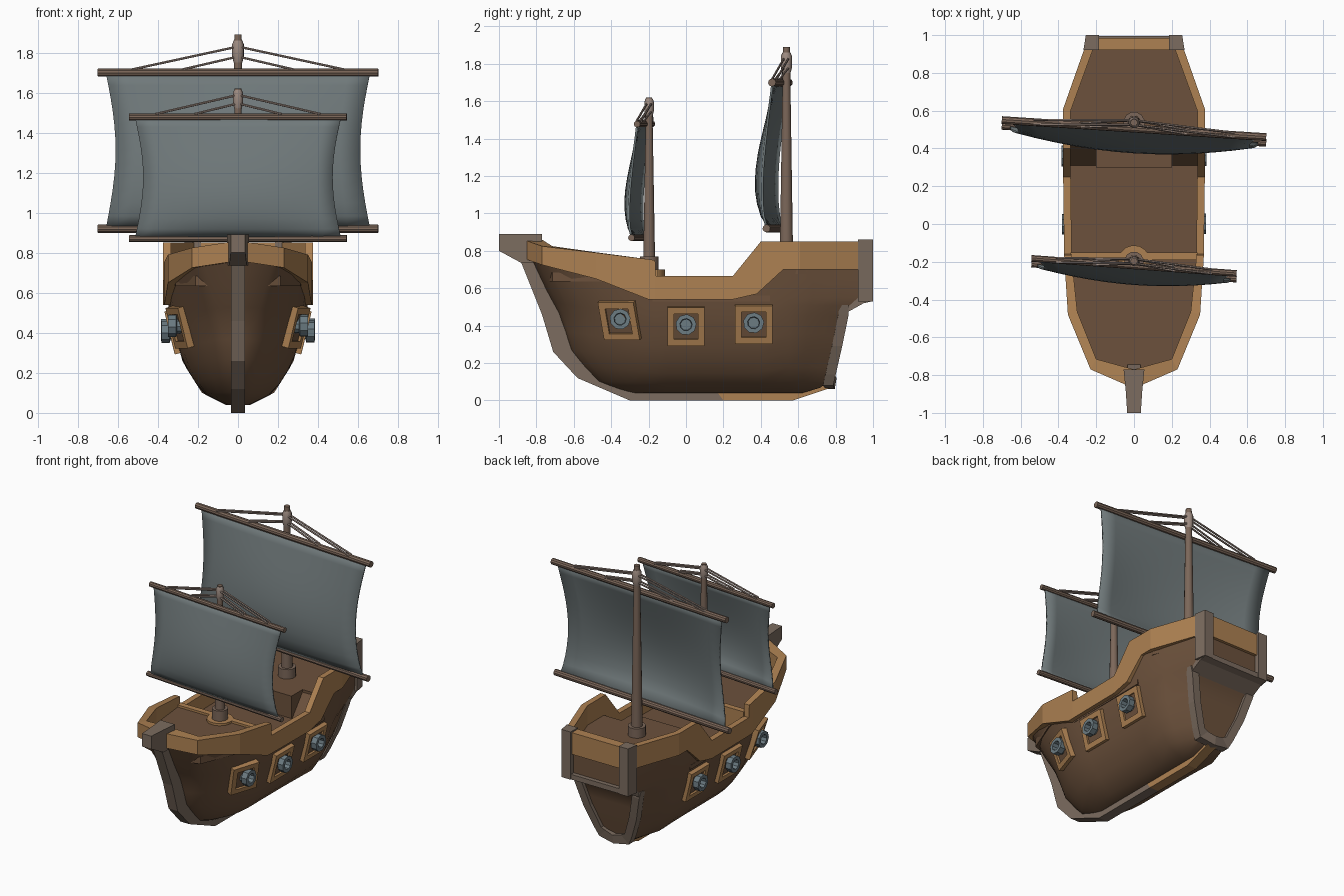
import bpy, bmesh, math
from mathutils import Vector

if "Cube" in bpy.data.objects:
    bpy.data.objects.remove(bpy.data.objects["Cube"])

def mat(name, c):
    m = bpy.data.materials.new(name)
    m.diffuse_color = (*c, 1)
    m.use_nodes = True
    m.node_tree.nodes["Principled BSDF"].inputs["Base Color"].default_value = m.diffuse_color
    return m

HULL = mat("hull_brown", (0.15, 0.083, 0.045))
TAN = mat("tan_wood", (0.42, 0.22, 0.085))
STEM = mat("grey_brown_wood", (0.20, 0.15, 0.115))
MAST = mat("mast_wood", (0.20, 0.135, 0.10))
SAIL = mat("sail_grey", (0.16, 0.19, 0.195))
IRON = mat("iron_grey", (0.15, 0.20, 0.225))
ROPE = mat("rope", (0.34, 0.26, 0.22))

def mk(name, verts, faces, m, smooth=0):
    bm = bmesh.new()
    vs = [bm.verts.new(v) for v in verts]
    for f in faces:
        bm.faces.new([vs[i] for i in f])
    bmesh.ops.remove_doubles(bm, verts=bm.verts, dist=1e-4)
    bmesh.ops.recalc_face_normals(bm, faces=bm.faces)
    me = bpy.data.meshes.new(name)
    bm.to_mesh(me)
    bm.free()
    me.materials.append(m)
    o = bpy.data.objects.new(name, me)
    bpy.context.collection.objects.link(o)
    if smooth:
        bpy.ops.object.select_all(action='DESELECT')
        o.select_set(True)
        bpy.context.view_layer.objects.active = o
        bpy.ops.object.shade_smooth_by_angle(angle=math.radians(smooth))
    return o

def loft(name, rings, m, smooth=0, caps=True):
    n = len(rings[0])
    verts = [v for r in rings for v in r]
    faces = [(i*n+j, i*n+(j+1) % n, (i+1)*n+(j+1) % n, (i+1)*n+j)
             for i in range(len(rings)-1) for j in range(n)]
    if caps:
        faces += [tuple(range(n)), tuple(range(len(verts)-n, len(verts)))]
    return mk(name, verts, faces, m, smooth)

def lathe(name, p0, axis, prof, n, m, smooth=35):
    # prof: (distance along axis, radius)
    a = Vector(axis).normalized()
    u = a.orthogonal().normalized()
    w = a.cross(u)
    rings = [[Vector(p0)+a*d+(u*math.cos(k*math.tau/n)+w*math.sin(k*math.tau/n))*r for k in range(n)]
             for d, r in prof]
    return loft(name, rings, m, smooth)

def tube(name, p0, p1, r0, r1, n, m):
    d = Vector(p1)-Vector(p0)
    return lathe(name, p0, d, [(0, r0), (d.length, r1)], n, m)

def prism(name, yz, x0, x1, m):
    return loft(name, [[(x, y, z) for y, z in yz] for x in (x0, x1)], m)

def table(z, t):
    if z <= t[0][0]:
        return t[0][1]
    for (a, p), (b, q) in zip(t, t[1:]):
        if z <= b:
            return p+(q-p)*(z-a)/(b-a)
    return t[-1][1]

# hull shape: width, bow and stern positions by height
WID = [(.04, .06), (.1, .18), (.25, .275), (.45, .33), (.6, .352), (.75, .362)]
BOW = [(.04, -.33), (.1, -.48), (.25, -.62), (.45, -.68), (.6, -.76), (.8, -.85)]
STN = [(.04, .62), (.08, .76), (.3, .81), (.47, .845), (.53, .92), (.75, .92)]
SWD = [(.04, .05), (.1, .11), (.3, .19), (.47, .235), (.53, .25), (.75, .255)]
BLU = [(.04, .6), (.25, .6), (.45, .5), (.75, .28)]
# rail: outer x,y, inner x,y, bottom, top
RAIL = [(0, -.87, 0, -.77, .76, .86), (.23, -.77, .2, -.715, .725, .825), (.35, -.48, .30, -.465, .65, .79),
        (.368, -.2, .328, -.2, .54, .755), (.37, -.165, .33, -.165, .54, .75), (.37, -.16, .33, -.16, .54, .665),
        (.375, .25, .335, .25, .54, .665), (.375, .38, .335, .38, .57, .825), (.375, .4, .335, .4, .59, .85),
        (.375, .52, .335, .52, .70, .85), (.375, .61, .335, .6, .70, .85), (.262, .93, .215, .93, .70, .85)]
SHEER = [(r[1], r[4]) for r in RAIL]
INNER = [(r[3], r[2]) for r in RAIL]

def P(s, z):
    yb, ys, w = table(z, BOW), table(z, STN), table(z, WID)
    if s <= 1:
        return Vector((w*math.sin(math.pi/2*s)**table(z, BLU), yb+(-.1-yb)*s, z))
    if s <= 2:
        return Vector((w, -.1+.65*(s-1), z))
    t = s-2
    return Vector((w+(table(z, SWD)-w)*t, .55+(ys-.55)*t, z))

S = [0, .05, .12, .25, .45, .7, .88, 1, 1.25, 1.53, 1.75, 2, 2.35, 2.7, 3]
V = [0, .04, .09, .2, .32, .46, .6, .68, .74, .88, 1]
rings = []
for s in S:
    top = table(P(s, .65).y, SHEER)+.03
    half = [P(s, .04+(top-.04)*v) for v in V]
    rings.append([Vector((-p.x, p.y, p.z)) for p in reversed(half)]+half)
n = 2*len(V)
faces = [(i*n+j, i*n+j+1, (i+1)*n+j+1, (i+1)*n+j) for i in range(len(S)-1) for j in range(n-1)]
last = (len(S)-1)*n
faces += [(last+j, last+j+1, last+n-2-j, last+n-1-j) for j in range(len(V)-1)]  # transom
mk("hull", [v for r in rings for v in r], faces, HULL, 40)

# sheer rail all round, from one quarter to the other
right = [[(a, b, zb), (a, b, zt), (c, d, zt), (c, d, zb)] for a, b, c, d, zb, zt in RAIL]
left = [[(-x, y, z) for x, y, z in r] for r in right[:0:-1]]
loft("sheer_rail", left+right, TAN)

# decks
def deck(name, y0, y1, z, depth):
    ys = sorted({y0, y1, *[y for y, _ in INNER if y0 < y < y1]})
    rs = []
    for y in ys:
        x = max(table(y, INNER)+.012, .01)
        rs.append([(-x, y, z-depth), (-x, y, z), (x, y, z), (x, y, z-depth)])
    loft(name, rs, HULL)

deck("fore_deck", -.77, -.17, .685, .05)
deck("main_deck", -.18, .45, .56, .03)
deck("aft_deck", .42, .95, .715, .04)
prism("aft_deck_front", [(.30, .56), (.30, .715), (.43, .715), (.43, .56)], -.2, .2, HULL)
prism("fore_deck_beam", [(-.19, .56), (-.19, .70), (-.15, .70), (-.15, .56)], -.335, .335, TAN)
for sx in (-1, 1):
    prism("stair_ramp", [(.31, .56), (.43, .71), (.43, .56)], sx*.2, sx*.345, HULL)

# stem and keel
prism("stem", [(-1, .89), (-1, .80), (-.88, .735), (-.77, .46), (-.71, .26), (-.58, .12), (-.3, 0),
               (.2, 0), (.16, .055), (-.3, .06), (-.54, .23), (-.64, .43), (-.66, .51), (-.77, .74)],
      -.035, .035, STEM)
loft("stem_head", [[(-w, y, z), (w, y, z), (w, y, .89), (-w, y, .89)]
                   for w, y, z in ((.036, -1, .80), (.044, -.88, .735), (.055, -.77, .74))], STEM)
prism("keel", [(.2, 0), (.57, 0), (.78, .07), (.76, .10), (.56, .055), (.16, .055)], -.035, .035, TAN)

# stern posts, rail and frame
for sx in (-1, 1):
    loft("stern_post", [[(sx*(x0+k), y, z) for x0, y in ((.185, .92), (.185, 1), (.255, 1), (.268, .92))]
                        for z, k in ((.53, 0), (.86, 0))], STEM)
prism("stern_rail", [(.92, .70), (.92, .85), (.985, .85), (.985, .70)], -.19, .19, TAN)
prism("stern_wall", [(.91, .55), (.91, .71), (.965, .71), (.965, .55)], -.19, .19, HULL)
prism("stern_sill", [(.85, .50), (.92, .565), (.995, .565), (.995, .53), (.95, .52), (.86, .47)], -.25, .25, STEM)
frame = []
for z in (.52, .47, .3, .15, .09):
    x, y = table(z, SWD)+.014, table(min(z, .47), STN)
    zi = max(z, .135)
    xi = x-.055
    yi = table(min(zi, .47), STN)
    frame.append([(x, y-.03, z-.01), (x, y+.025, z-.01), (xi, yi+.025, zi), (xi, yi-.03, zi)])
frame.append([(0, .75, .06), (0, .795, .06), (0, .805, .12), (0, .75, .12)])
loft("stern_frame", frame+[[(-x, y, z) for x, y, z in r] for r in frame[-2::-1]], STEM)

# gun ports and cannons
for s, z in ((.56, .43), (1.154, .40), (1.71, .41)):
    c, hy, hz = P(s, z), .1, .105
    ty = (P(s+.05, z)-P(s-.05, z)).normalized()
    tz = (P(s, z+.09)-P(s, z-.09)).normalized()
    nrm = ty.cross(tz).normalized()
    if nrm.x < 0:
        nrm = -nrm
    for sx in (1, -1):
        def ring(k, d):
            q = [c+ty*a*(hy-k)+tz*b*(hz-k)+nrm*d for a, b in ((-1, -1), (1, -1), (1, 1), (-1, 1))]
            return [(sx*p.x, p.y, p.z) for p in q]
        o = loft("gun_port", [ring(0, -.04), ring(0, .025), ring(.035, .025), ring(.035, .012)], TAN)
        o.data.materials.append(HULL)
        o.data.polygons[len(o.data.polygons)-1].material_index = 1
        lathe("cannon", (sx*(c.x-.03), c.y, z+.005), (sx, 0, 0),
              [(0, .038), (.05, .038), (.055, .056), (.095, .056), (.095, .033), (.055, .03)], 9, IRON, 30)

# masts, yards, ropes and sails
def rig(pre, my, base, top, r, yt, zt, yb, zb, L, tilt, hw, belly, k):
    lathe(pre+"_mast", (0, my, base-.05), (0, 0, 1), [(0, r), (top-base+.05, r*.5)], 12, MAST)
    lathe(pre+"_mast_collar", (0, my, base-.05), (0, 0, 1), [(0, r*1.5), (.09, r*1.5)], 12, MAST)
    lathe(pre+"_mast_step", (0, my, base-.1), (0, 0, 1), [(0, .085), (.07, .085)], 14, TAN)
    lathe(pre+"_rope_binding", (0, my, zt+.05*k), (0, 0, 1),
          [(0, .022*k), (.03*k, .03*k), (.09*k, .03*k), (.11*k, .022*k)], 10, ROPE)
    for y, z, part in ((yt, zt, "_upper_yard"), (yb, zb, "_lower_yard")):
        tube(pre+part, (-L, y+tilt, z), (L, y-tilt, z), .021*k, .021*k, 10, MAST)
    for f, h in ((.76, .13), (.4, .08)):
        for sx in (-1, 1):
            for dy in (-.012, .012):
                tube(pre+"_rope", (0, my+dy, zt+h*k), (sx*L*f, yt-sx*f*tilt+dy, zt+.015), .006, .006, 6, ROPE)
    nu, nv = 12, 12
    verts = []
    for j in range(nv+1):
        v = j/nv
        b = math.sin(math.pi*v**.65)
        for i in range(nu+1):
            u = 2*i/nu-1
            x = u*(hw-.05*k*math.sin(math.pi*v))
            y = yb+(yt-yb)*v-tilt*x/L-belly*b*(1-.65*u*u)
            verts.append((x, y, zb+(zt-zb)*v))
    w = nu+1
    o = mk(pre+"_sail", verts, [(j*w+i, j*w+i+1, (j+1)*w+i+1, (j+1)*w+i) for j in range(nv) for i in range(nu)],
           SAIL, 50)
    sol = o.modifiers.new("thickness", 'SOLIDIFY')
    sol.thickness = .012
    sol.offset = 0

rig("main", .537, .74, 1.89, .038, .505, 1.70, .475, .92, .70, .045, .66, .105, 1)
rig("fore", -.197, .73, 1.62, .034, -.222, 1.478, -.252, .87, .543, .04, .515, .075, .85)
